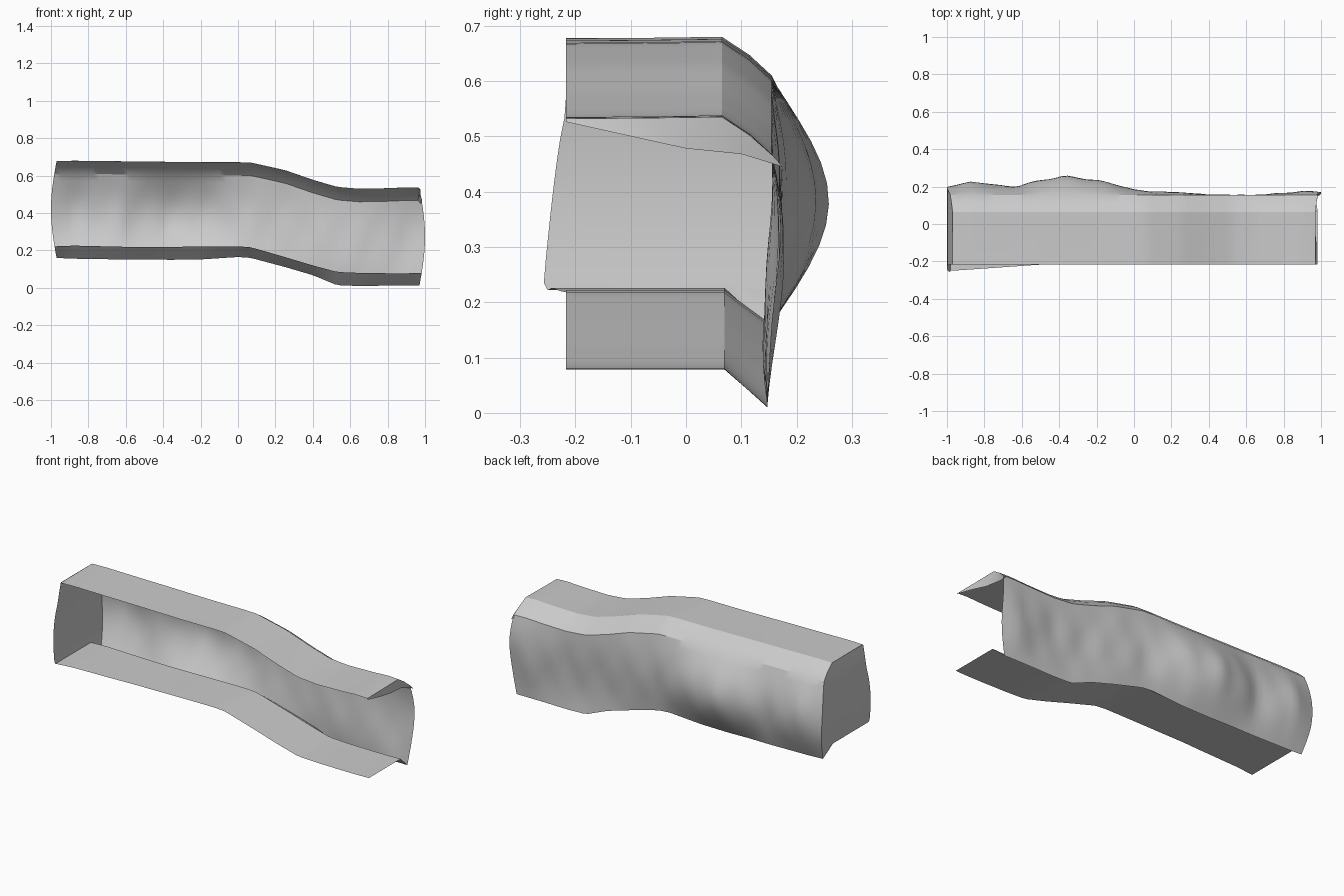
import bpy
from math import sin, pi

if "Cube" in bpy.data.objects:
    bpy.data.objects.remove(bpy.data.objects["Cube"])

# stations along the length: x, top z, floor front z, lowest z, back bulge y
STATIONS = [
    (-.97, .678, .222, .160, .205), (-.88, .680, .226, .156, .230),
    (-.63, .677, .220, .152, .203), (-.50, .676, .218, .153, .240),
    (-.37, .674, .219, .150, .260), (-.20, .672, .221, .152, .240),
    (.00, .672, .222, .165, .190), (.07, .670, .217, .160, .180),
    (.25, .630, .165, .112, .180), (.40, .578, .120, .068, .168),
    (.53, .540, .085, .014, .165), (.65, .530, .080, .010, .165),
    (.80, .533, .078, .012, .180), (.91, .538, .078, .012, .195),
    (.97, .535, .080, .012, .185)]
WALL = 12


def sample(x):
    """Interpolate the station values at x."""
    for a, b in zip(STATIONS, STATIONS[1:]):
        if x <= b[0] + 1e-6:
            t = (x - a[0]) / (b[0] - a[0])
            return [p + (q - p) * t for p, q in zip(a, b)][1:]


def bow(x, z, zt, zb):
    """Rounded outward swelling of both ends."""
    k = max(0, (abs(x) - .9) / .07)
    t = max(0, min(1, (z - zb) / (zt - zb)))
    return x + (1 if x > 0 else -1) * .03 * k * sin(pi * t)


def profile(x):
    """Open C-shaped section: roof, sloped shoulder, bulged back, floor."""
    zt, zf, zb, yb = sample(x)
    yf = -.217 - .033 * max(0, min(1, (-.5 - x) / .47))
    pts = [(-.217, zt - .003), (-.08, zt - .002), (.065, zt), (.115, zt - .033)]
    tuck = .03 * max(0, min(1, x / .5))
    for i in range(WALL + 1):
        t = i / WALL
        z = (zt - .07) + (zb - zt + .07) * t
        y = .155 + (yb - .155) * sin(pi * t) - .008 * t
        y -= tuck * sin(pi * t) * t
        y += .004 * sin(x * 31) * sin(pi * t) * sin(2 * pi * t + x * 4)
        pts.append((y, z))
    pts += [(.108, (zf + zb) / 2), (.07, zf), (-.08, zf), (yf, zf)]
    return [(bow(x, z, zt, zb), y, z) for y, z in pts]


def make(name, rows):
    """Skin a list of equal-length point rows."""
    n = len(rows[0])
    verts = [p for r in rows for p in r]
    faces = [(i * n + j, i * n + j + 1, (i + 1) * n + j + 1, (i + 1) * n + j)
             for i in range(len(rows) - 1) for j in range(n - 1)]
    me = bpy.data.meshes.new(name)
    me.from_pydata(verts, [], faces)
    me.validate()
    ob = bpy.data.objects.new(name, me)
    bpy.context.collection.objects.link(ob)
    bpy.ops.object.select_all(action='DESELECT')
    ob.select_set(True)
    bpy.context.view_layer.objects.active = ob
    bpy.ops.object.shade_smooth_by_angle(angle=.45)
    return ob


# trough: roof, back wall and floor in one sheet
N = 60
make("channel", [profile(-.97 + 1.94 * i / N) for i in range(N + 1)])

# closed left end, bowed outward
x0 = -.97
zt, zf, zb, _ = sample(x0)
rows = []
for x, y, z in profile(x0)[2:5 + WALL]:
    if z >= zf:
        front = -.217 - .04 * max(0, min(1, (.54 - z) / .3)) ** .7
    else:
        front = .07 + .077 * (zf - z) / (zf - zb)
    if rows and rows[-1][-1][2] > zf > z:
        # extra row exactly at floor height
        p = rows[-1][-1]
        t = (p[2] - zf) / (p[2] - z)
        ye = p[1] + (y - p[1]) * t
        xe = bow(x0, zf, zt, zb)
        for start in (-.25, .07):
            rows.append([(xe, start + (ye - start) * k / 4, zf) for k in range(5)])
    rows.append([(x, front + (y - front) * k / 4, z) for k in range(5)])
make("end_panel", rows)

# torn flap drooping from the roof at the open right end
upper = [(.97, -.217, .532), (.97, -.08, .533), (.97, .065, .535), (.975, .115, .502), (.985, .157, .465)]
lower = [(.975, -.217, .526), (.975, -.10, .50), (.965, .0, .478), (.96, .10, .468), (.985, .175, .445)]
make("roof_flap", [upper, lower])
